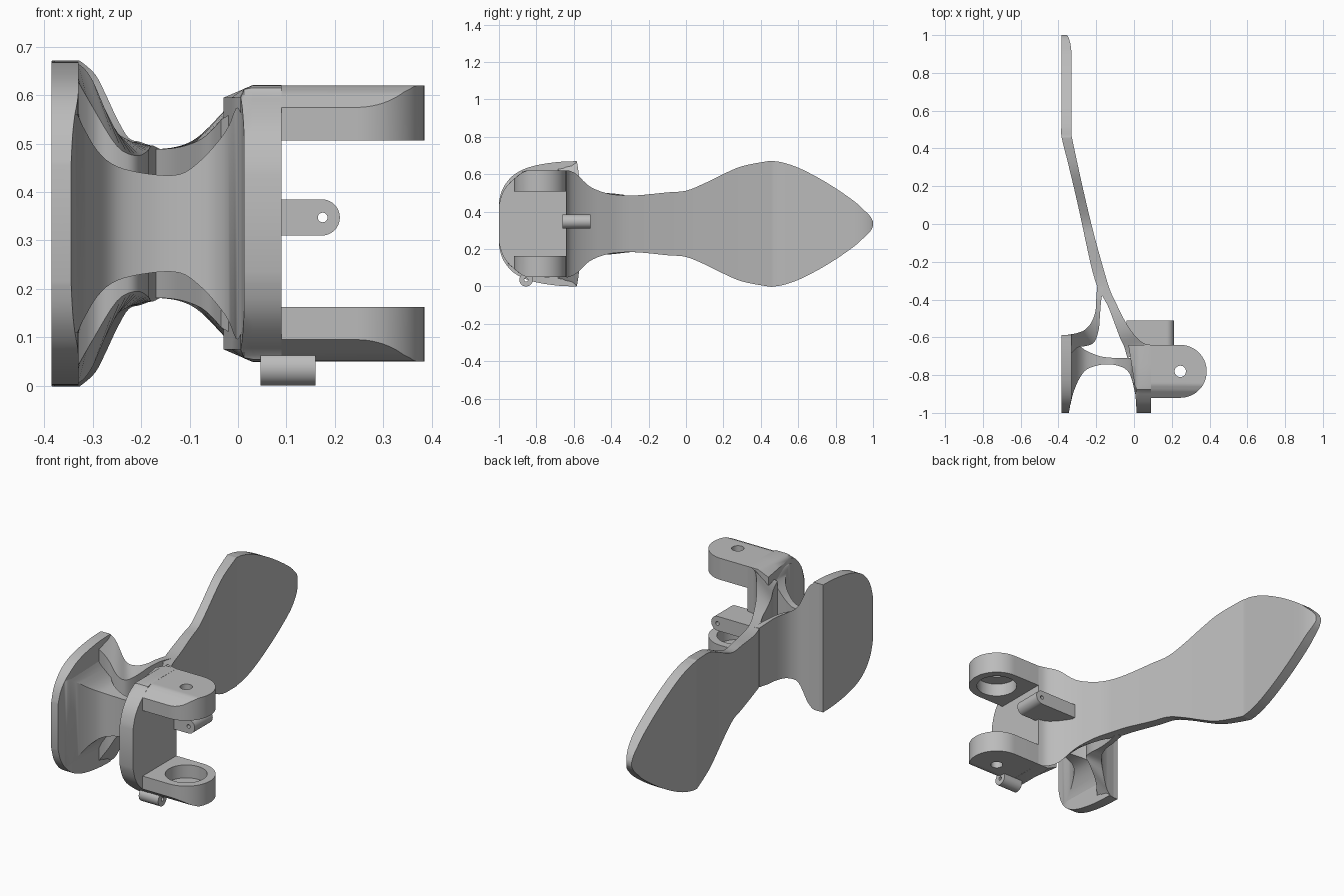
import bpy, bmesh, math
from mathutils import Vector

cube = bpy.data.objects.get("Cube")
if cube:
    bpy.data.objects.remove(cube, do_unlink=True)

MID = 0.335  # height of the symmetry plane

grey = bpy.data.materials.new("plain grey")
grey.use_nodes = True
grey.diffuse_color = (0.5, 0.5, 0.5, 1)
grey.node_tree.nodes["Principled BSDF"].inputs["Base Color"].default_value = (0.5, 0.5, 0.5, 1)


def finish(name, bm, smooth=True):
    bmesh.ops.recalc_face_normals(bm, faces=bm.faces)
    me = bpy.data.meshes.new(name)
    bm.to_mesh(me)
    bm.free()
    ob = bpy.data.objects.new(name, me)
    bpy.context.collection.objects.link(ob)
    me.materials.append(grey)
    if smooth:
        shade(ob)
    return ob


def shade(ob):
    bpy.ops.object.select_all(action='DESELECT')
    ob.select_set(True)
    bpy.context.view_layer.objects.active = ob
    bpy.ops.object.shade_smooth_by_angle(angle=math.radians(32))


def spline(rows, steps):
    """Catmull-Rom through rows of (x, y, half height) points."""
    if steps < 2:
        return rows
    out = []
    last = len(rows) - 1
    for i in range(last):
        quad = [rows[max(0, min(last, i + k))] for k in (-1, 0, 1, 2)]
        for s in range(steps):
            t = s / steps
            row = []
            for a, b, c, d in zip(*quad):
                a, b, c, d = map(Vector, (a, b, c, d))
                row.append((b * 2 + (c - a) * t + (a * 2 - b * 5 + c * 4 - d) * t ** 2
                            + (b * 3 - a - c * 3 + d) * t ** 3) / 2)
            out.append(row)
    return out + [rows[-1]]


def loft(name, rows, steps=4, smooth=True):
    """Solid symmetric about MID, from rows of plan points with half heights."""
    rows = spline(rows, steps)
    bm = bmesh.new()
    top, low = [[[bm.verts.new((x, y, MID + s * h)) for x, y, h in r] for r in rows] for s in (1, -1)]
    n, m = len(rows) - 1, len(rows[0]) - 1
    for g in (top, low):
        for i in range(n):
            for j in range(m):
                bm.faces.new((g[i][j], g[i + 1][j], g[i + 1][j + 1], g[i][j + 1]))
    rim = [(i, 0) for i in range(n)] + [(n, j) for j in range(m)]
    rim += [(i, m) for i in range(n, 0, -1)] + [(0, j) for j in range(m, 0, -1)]
    for (a, b), (c, d) in zip(rim, rim[1:] + rim[:1]):
        bm.faces.new((top[a][b], top[c][d], low[c][d], low[a][b]))
    return finish(name, bm, smooth)


def prism(name, outline, axis, lo, hi, smooth=True):
    """Extrude a 2D outline along x, y or z."""
    bm = bmesh.new()
    ends = []
    for v in (lo, hi):
        ring = []
        for p in outline:
            co = list(p)
            co.insert(axis, v)
            ring.append(bm.verts.new(co))
        bm.faces.new(ring)
        ends.append(ring)
    a, b = ends
    for i in range(len(a)):
        bm.faces.new((a[i - 1], a[i], b[i], b[i - 1]))
    return finish(name, bm, smooth)


def arc(cx, cy, r, start=0, end=360, n=40):
    full = end - start == 360
    angles = [math.radians(start + (end - start) * i / (n if full else n - 1)) for i in range(n)]
    return [(cx + r * math.cos(a), cy + r * math.sin(a)) for a in angles]


def cut(ob, cutter):
    cutter.hide_render = True
    mod = ob.modifiers.new("cut", 'BOOLEAN')
    mod.operation = 'DIFFERENCE'
    mod.solver = 'EXACT'
    mod.object = cutter
    bpy.context.view_layer.objects.active = ob
    bpy.ops.object.modifier_apply(modifier=mod.name)
    bpy.data.objects.remove(cutter, do_unlink=True)
    shade(ob)


def lookup(table, v):
    if v <= table[0][0]:
        return table[0][1]
    for (a, p), (b, q) in zip(table, table[1:]):
        if v <= b:
            return p + (q - p) * (v - a) / (b - a)
    return table[-1][1]


# Half heights along y of the pad and the hinge plate
pad_h = [(-1, .12), (-.985, .175), (-.96, .22), (-.92, .262), (-.86, .295), (-.78, .317), (-.68, .331), (-.588, .335)]
plate_h = [(-1, .10), (-.985, .155), (-.96, .2), (-.92, .24), (-.88, .272), (-.85, .285), (-.64, .285)]

# Lever paddle: y, left x, right x, half height
blade = [(1, -.385, -.355, .012), (.985, -.385, -.346, .04), (.95, -.385, -.336, .075), (.9, -.385, -.331, .12),
         (.8, -.385, -.33, .19), (.7, -.385, -.33, .25), (.6, -.385, -.33, .3), (.52, -.385, -.33, .327),
         (.47, -.385, -.33, .335), (.44, -.379, -.325, .335), (.3, -.344, -.295, .308), (.2, -.32, -.273, .266),
         (.1, -.297, -.25, .217), (0, -.275, -.226, .177), (-.1, -.254, -.2, .168), (-.25, -.22, -.158, .153)]
paddle = [[(l, y, h), (r, y, h)] for y, l, r, h in blade]
# Neck running on to the hinge plate
paddle += [[(-.19, -.34, .153), (-.127, -.35, .153)],
           [(-.14, -.43, .155), (-.09, -.43, .165)],
           [(-.105, -.52, .162), (-.047, -.515, .2)],
           [(-.075, -.6, .175), (.0, -.585, .265)],
           [(-.052, -.65, .195), (.045, -.628, .285)],
           [(-.035, -.71, .215), (.09, -.64, .285)]]
loft("lever_paddle", paddle)

# Thumb pad and the curved web joining it to the lever
loft("thumb_pad", [[(-.385, y, h), (-.345 + .015 * min(1, (y + 1) * 12), y, h)] for y, h in pad_h])
loft("pad_web", [
    [(-.195, -.33, .155), (-.16, -.33, .153)],
    [(-.2, -.4, .163), (-.173, -.4, .16)],
    [(-.204, -.46, .166), (-.18, -.48, .16)],
    [(-.225, -.52, .172), (-.187, -.56, .15)],
    [(-.26, -.56, .2), (-.21, -.625, .14)],
    [(-.3, -.577, .295), (-.25, -.645, .16)],
    [(-.33, -.583, .33), (-.3, -.655, .24)],
    [(-.36, -.588, .335), (-.345, -.7, .32)]])

# Front strut: x, front y, back y, half height
strut = [(-.345, -.985, -.64, .3), (-.335, -.95, -.64, .25), (-.32, -.89, -.642, .2), (-.29, -.82, -.646, .15),
         (-.25, -.77, -.672, .118), (-.18, -.746, -.7, .102), (-.12, -.744, -.708, .102), (-.08, -.752, -.71, .128),
         (-.045, -.768, -.71, .165), (-.02, -.8, -.71, .2), (.0, -.87, -.71, .24), (.02, -.97, -.71, .27)]
rows = []
for x, f, b, h in strut:
    limit = lookup(pad_h if x < -.15 else plate_h, f) - .005
    rows.append([(x, f, min(h, limit)), (x, b, h)])
loft("front_strut", rows)

# Hinge plate with a softened inner edge
left = [(-1, .015), (-.86, .004), (-.78, 0), (-.71, -.02), (-.64, -.03)]
loft("hinge_plate", [[(lookup(left, y), y, min(h, .26)), (.012, y, min(h, .278)), (.03, y, h), (.09, y, h)]
                     for y, h in plate_h], 2)

# Hinge lugs: rounded block, gapped, counterbored and drilled
lug = loft("hinge_lugs", [[(.03, y, lookup(plate_h, y)), (x, y, lookup(plate_h, y))]
                          for x, y in arc(.245, -.78, .14, -90, 90, 41)], 1)
cut(lug, prism("gap_cutter", [(.09, -1.1), (.6, -1.1), (.6, -.5), (.09, -.5)], 2, MID - .172, MID + .172))
cut(lug, prism("bore_cutter", arc(.245, -.78, .1), 2, MID - .24, MID + .24))
cut(lug, prism("pin_cutter", arc(.245, -.78, .03), 2, -.2, 1))

# Spring tab behind the plate
tab = prism("spring_tab", [(-.04, .31)] + arc(.173, .3475, .0375, -90, 90, 21) + [(-.04, .385)], 1, -.66, -.51)
cut(tab, prism("tab_hole_cutter", arc(.175, .3475, .01, n=20), 1, -.8, -.4))

# Cable eyelet under the lower lug
eye = prism("cable_eyelet", arc(-.855, .036, .036), 0, .047, .16)
cut(eye, prism("eyelet_hole_cutter", arc(-.855, .036, .01, n=20), 0, -.1, .3))
